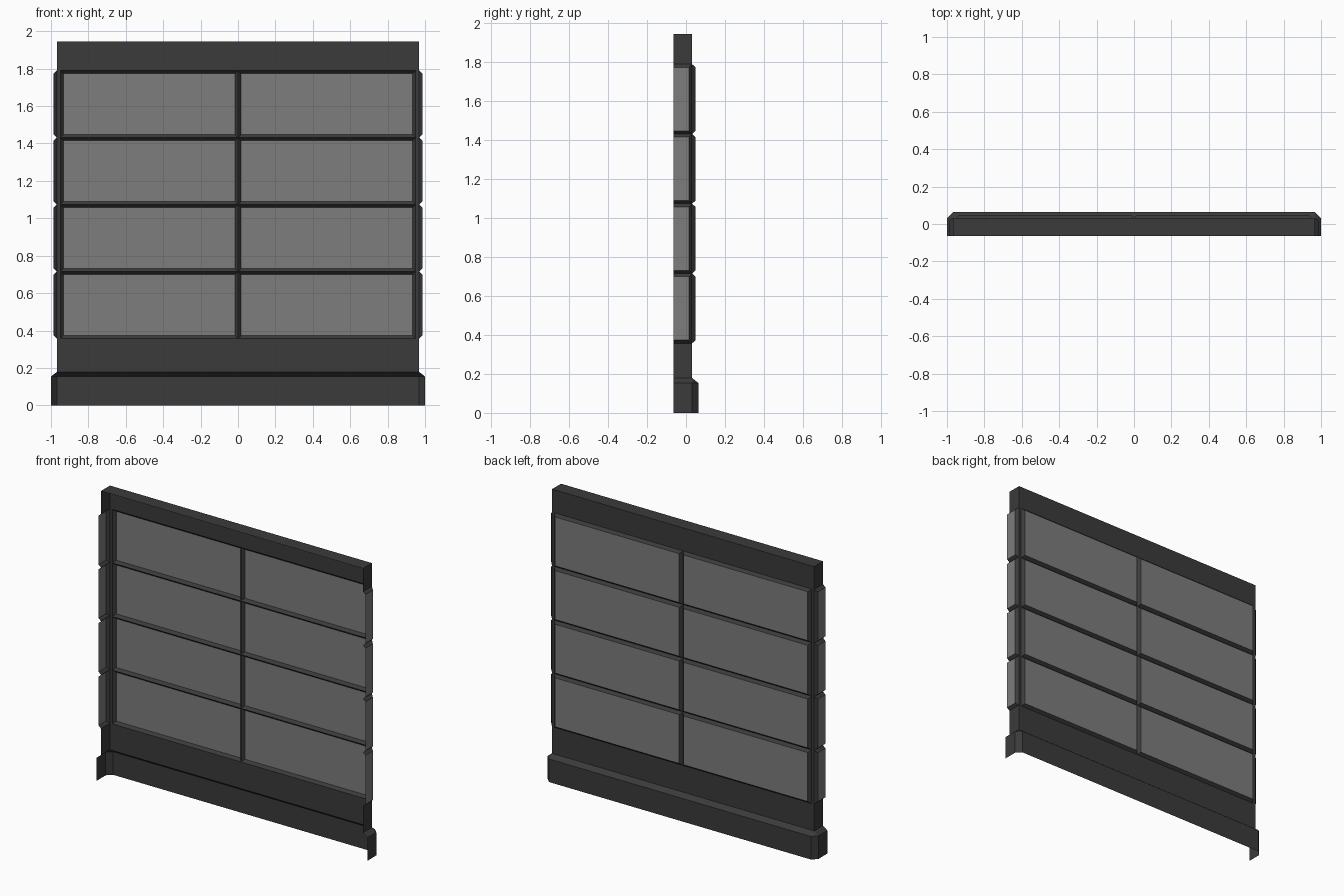
import bpy
import bmesh
from mathutils import Vector

if "Cube" in bpy.data.objects:
    bpy.data.objects.remove(bpy.data.objects["Cube"], do_unlink=True)

# Main dimensions
HALF_W, BACK, FRONT, TOP = 0.968, 0.031, -0.0635, 1.944
ROWS_LOW, ROWS_HIGH, ROWS = 0.357, 1.79, 4
RISE, BEVEL, POST = 0.018, 0.016, 0.95
SKIRT_OUT, SKIRT_SIDE, SKIRT_LOW, SKIRT_HIGH = 0.0635, 1.0, 0.154, 0.179


def material(name, value):
    mat = bpy.data.materials.new(name)
    mat.use_nodes = True
    colour = (value, value, value, 1)
    mat.diffuse_color = colour
    mat.node_tree.nodes["Principled BSDF"].inputs["Base Color"].default_value = colour
    return mat


FRAME = material("dark_grey_frame", 0.043)
GLASS = material("mid_grey_glass", 0.205)


def quad(bm, points, outward, index=0):
    """Add a face whose normal agrees with the outward direction."""
    face = bm.faces.new([bm.verts.new(p) for p in points])
    face.normal_update()
    if face.normal.dot(Vector(outward)) < 0:
        face.normal_flip()
    face.material_index = index


def finish(bm, name):
    bmesh.ops.remove_doubles(bm, verts=bm.verts, dist=0.0001)
    mesh = bpy.data.meshes.new(name)
    bm.to_mesh(mesh)
    bm.free()
    mesh.materials.append(FRAME)
    mesh.materials.append(GLASS)
    obj = bpy.data.objects.new(name, mesh)
    bpy.context.collection.objects.link(obj)


def back_point(a, z, out=0):
    return (a, BACK + out, z)


def side_point(side):
    return lambda a, z, out=0: (side * (HALF_W + out), a, z)


def panel(bm, point, outward, a0, a1, z0, z1):
    quad(bm, [point(a0, z0), point(a1, z0), point(a1, z1), point(a0, z1)], outward)


def bay(bm, point, outward, a0, a1, z0, z1, open_start=False):
    """Raised glass pane with a bevelled frame; one end may stay open."""
    b0 = a0 if open_start else a0 + BEVEL
    b1 = a1 - BEVEL
    outer = [point(*p) for p in ((a0, z0), (a1, z0), (a1, z1), (a0, z1))]
    c0, c1 = z0 + BEVEL, z1 - BEVEL
    inner = [point(a, z, RISE) for a, z in ((b0, c0), (b1, c0), (b1, c1), (b0, c1))]
    quad(bm, inner, outward, 1)
    for i in range(3 if open_start else 4):
        j = (i + 1) % 4
        quad(bm, [outer[i], outer[j], inner[j], inner[i]], outward)


WALLS = [(back_point, (0, 1, 0), -HALF_W, HALF_W)]
WALLS += [(side_point(s), (s, 0, 0), FRONT, BACK) for s in (-1, 1)]

# Thin wall bands above and below the windows, corner strips and top cap
bm = bmesh.new()
for point, outward, a0, a1 in WALLS:
    panel(bm, point, outward, a0, a1, SKIRT_HIGH, ROWS_LOW)
    panel(bm, point, outward, a0, a1, ROWS_HIGH, TOP)
for s in (-1, 1):
    panel(bm, back_point, (0, 1, 0), s * POST, s * HALF_W, ROWS_LOW, ROWS_HIGH)
quad(bm, [(-HALF_W, FRONT, TOP), (HALF_W, FRONT, TOP),
          (HALF_W, BACK, TOP), (-HALF_W, BACK, TOP)], (0, 0, 1))
finish(bm, "wall_shell")

# Four rows of window bays on the back and both side returns
back_bm, side_bm = bmesh.new(), bmesh.new()
step = (ROWS_HIGH - ROWS_LOW) / ROWS
for row in range(ROWS):
    z0 = ROWS_LOW + row * step
    z1 = z0 + step
    for a0, a1 in ((-POST, 0), (0, POST)):
        bay(back_bm, back_point, (0, 1, 0), a0, a1, z0, z1)
    for point, outward, a0, a1 in WALLS[1:]:
        bay(side_bm, point, outward, a0, a1, z0, z1, open_start=True)
finish(back_bm, "back_windows")
finish(side_bm, "side_windows")

# Projecting skirt with bevelled corners and a sloping top ledge
bm = bmesh.new()
plan = [(-SKIRT_SIDE, FRONT), (-SKIRT_SIDE, BACK), (-HALF_W, SKIRT_OUT),
        (HALF_W, SKIRT_OUT), (SKIRT_SIDE, BACK), (SKIRT_SIDE, FRONT)]
for (x0, y0), (x1, y1) in zip(plan, plan[1:]):
    outward = (y0 - y1, x1 - x0, 0)
    low = [(x0, y0, SKIRT_LOW), (x1, y1, SKIRT_LOW)]
    quad(bm, [(x0, y0, 0), (x1, y1, 0), low[1], low[0]], outward)
    top = []
    for x, y in ((x1, y1), (x0, y0)):
        p = (max(-HALF_W, min(HALF_W, x)), min(BACK, y), SKIRT_HIGH)
        if p not in top:
            top.append(p)
    quad(bm, low + top, (0, 0, 1))
finish(bm, "base_skirt")
